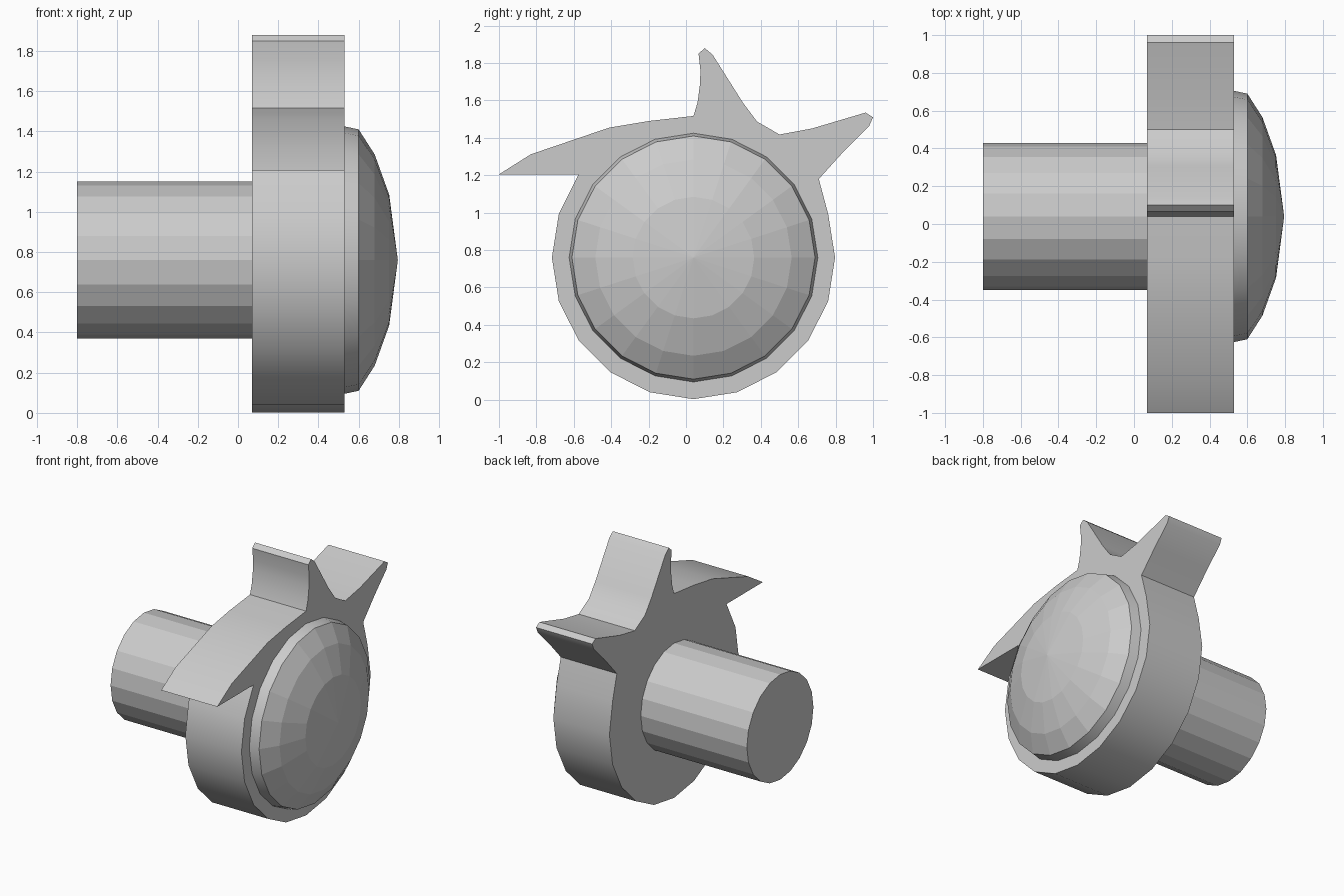
import bpy, bmesh, math

if "Cube" in bpy.data.objects:
    bpy.data.objects.remove(bpy.data.objects["Cube"])

CY, CZ, SIDES = 0.04, 0.76, 20   # shared axis, running along x


def ring_point(r, i):
    a = 2 * math.pi * i / SIDES
    return CY + r * math.cos(a), CZ + r * math.sin(a)


def finish(bm, name, smooth=None):
    bmesh.ops.recalc_face_normals(bm, faces=bm.faces[:])
    mesh = bpy.data.meshes.new(name)
    bm.to_mesh(mesh)
    bm.free()
    ob = bpy.data.objects.new(name, mesh)
    bpy.context.collection.objects.link(ob)
    if smooth:
        bpy.ops.object.select_all(action='DESELECT')
        ob.select_set(True)
        bpy.context.view_layer.objects.active = ob
        bpy.ops.object.shade_smooth_by_angle(angle=math.radians(smooth))
    return ob


def extrude_profile(name, profile, x0, x1, smooth=None):
    bm = bmesh.new()
    face = bm.faces.new([bm.verts.new((x0, y, z)) for y, z in profile])
    res = bmesh.ops.extrude_face_region(bm, geom=[face], use_keep_orig=True)
    verts = [g for g in res['geom'] if isinstance(g, bmesh.types.BMVert)]
    bmesh.ops.translate(bm, verts=verts, vec=(x1 - x0, 0, 0))
    return finish(bm, name, smooth)


def lathe(name, rings, apex=None, smooth=None):
    bm = bmesh.new()
    loops = [[bm.verts.new((x, *ring_point(r, i))) for i in range(SIDES)] for x, r in rings]
    for a, b in zip(loops, loops[1:]):
        for i in range(SIDES):
            j = (i + 1) % SIDES
            bm.faces.new((a[i], a[j], b[j], b[i]))
    if apex is not None:
        tip = bm.verts.new((apex, CY, CZ))
        for i in range(SIDES):
            bm.faces.new((loops[-1][i], loops[-1][(i + 1) % SIDES], tip))
    return finish(bm, name, smooth)


# Toothed plate: three spikes on top, then the round lower rim
spikes = [(0.71, 1.18), (0.85, 1.335), (0.98, 1.465), (1.0, 1.51), (0.96, 1.535),
          (0.673, 1.45), (0.50, 1.418), (0.38, 1.487), (0.303, 1.59), (0.142, 1.845),
          (0.10, 1.88), (0.067, 1.85), (0.077, 1.76), (0.075, 1.69), (0.062, 1.59),
          (0.04, 1.517), (-0.20, 1.49), (-0.41, 1.455), (-0.83, 1.312), (-1.0, 1.205),
          (-0.575, 1.205)]
rim = [ring_point(0.757, i) for i in range(9, 22)]
extrude_profile("toothed_plate", spikes + rim, 0.07, 0.53, 30)

# Shaft behind the plate
extrude_profile("shaft", [ring_point(0.39, i) for i in range(SIDES)], -0.80, 0.07)

# Collar and faceted dome on the outer side
lathe("dome_collar", [(0.53, 0.665), (0.60, 0.65)], smooth=30)
lathe("dome_cap", [(0.60, 0.65), (0.68, 0.525), (0.752, 0.325)], apex=0.795)
